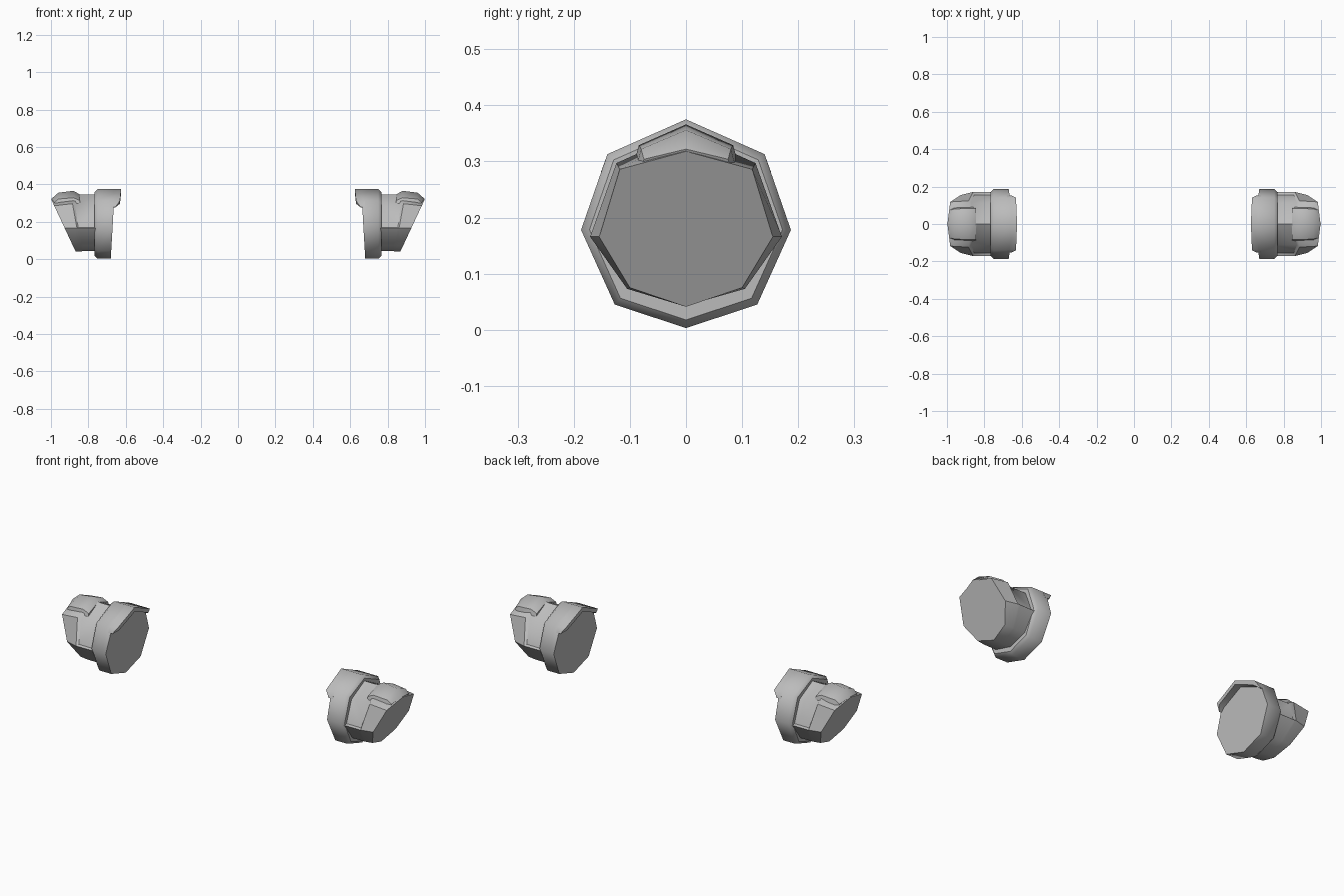
import bpy
import bmesh
from math import radians

default_cube = bpy.data.objects.get("Cube")
if default_cube:
    bpy.data.objects.remove(default_cube)

grey = bpy.data.materials.new("plain grey")
grey.use_nodes = True
grey.diffuse_color = (0.5, 0.5, 0.5, 1)
grey.node_tree.nodes["Principled BSDF"].inputs["Base Color"].default_value = (0.5, 0.5, 0.5, 1)


def full_ring(half):
    """Mirror a half ring, listed from bottom to top, across y = 0."""
    mirrored = [(x, -y, z) for x, y, z in reversed(half) if y > 0]
    return list(half) + mirrored


def loft(name, rings, side):
    """Skin a row of equal rings, cap both ends, and place it on one side."""
    bm = bmesh.new()
    rows = [[bm.verts.new((side * x, y, z)) for x, y, z in ring] for ring in rings]
    count = len(rows[0])
    for first, second in zip(rows, rows[1:]):
        for i in range(count):
            j = (i + 1) % count
            bm.faces.new((first[i], first[j], second[j], second[i]))
    bm.faces.new(rows[0])
    bm.faces.new(rows[-1])
    bmesh.ops.recalc_face_normals(bm, faces=bm.faces)
    mesh = bpy.data.meshes.new(name)
    bm.to_mesh(mesh)
    bm.free()
    mesh.materials.append(grey)
    part = bpy.data.objects.new(name, mesh)
    bpy.context.collection.objects.link(part)
    bpy.ops.object.select_all(action="DESELECT")
    part.select_set(True)
    bpy.context.view_layer.objects.active = part
    bpy.ops.object.shade_smooth_by_angle(angle=radians(48))


def scaled(profile, factor, middle=0.185):
    return [(y * factor, middle + (z - middle) * factor) for y, z in profile]


def at_x(profile, positions):
    return full_ring([(x, y, z) for x, (y, z) in zip(positions, profile)])


# Octagonal cuff with a chamfered outer edge
cuff_profile = [(0, 0.003), (0.127, 0.045), (0.187, 0.178), (0.14, 0.313), (0, 0.375)]
cuff_inner = [0.68, 0.678, 0.67, 0.663, 0.66]
cuff_rings = [
    at_x(cuff_profile, cuff_inner),
    at_x(cuff_profile, [0.75] * 5),
    at_x(scaled(cuff_profile, 0.92), [0.766] * 5),
]

# Overhanging lip along the upper inner edge of the cuff
lip_outer = [(0.152, 0.28), (0.14, 0.313), (0, 0.375)]
lip_under = [(0, 0.352), (0.125, 0.297), (0.148, 0.278)]


def lip_ring(positions):
    half = [(x, y, z) for x, (y, z) in zip(positions, lip_outer)]
    under = [(x, y, z) for x, (y, z) in zip(reversed(positions), lip_under)]
    flip = lambda points: [(x, -y, z) for x, y, z in reversed(points) if y > 0]
    return half + flip(half) + flip(under) + under


lip_rings = [lip_ring([0.655, 0.631, 0.625]), lip_ring([0.68, 0.68, 0.68])]

# Sleeve with a shallow saddle recess, flaring to a slanted end
recess = [(0, 0.043), (0.105, 0.073), (0.171, 0.166), (0.156, 0.171), (0.112, 0.287), (0, 0.345)]
raised = recess[:3] + [(0.169, 0.171), (0.124, 0.297), (0, 0.353)]
end = [(0, 0.041), (0.1, 0.075), (0.155, 0.166), (0.153, 0.171), (0.118, 0.286), (0, 0.318)]
end_x = [0.868 + (z - 0.041) * 0.468 for y, z in end]
sleeve_rings = [
    at_x(recess, [0.755] * 6),
    at_x(recess, [0.82, 0.83, 0.85, 0.855, 0.87, 0.835]),
    at_x(raised, [0.83, 0.84, 0.86, 0.862, 0.885, 0.87]),
    at_x(end, end_x),
]


# Tapered raised plate on top of the flare
def plate_ring(x, width, edge, ridge):
    sunk = 0.03
    return full_ring([(x, 0, ridge - sunk), (x, width, edge - sunk),
                      (x, width - 0.008, edge), (x, 0, ridge)])


plate_rings = [
    plate_ring(0.845, 0.092, 0.314, 0.346),
    plate_ring(0.88, 0.092, 0.329, 0.366),
    plate_ring(0.96, 0.088, 0.322, 0.356),
    at_x([(0, 0.3), (0.08, 0.285), (0.075, 0.304), (0, 0.322)],
         [0.985, 0.975, 0.982, 0.999]),
]

for label, side in (("left", 1), ("right", -1)):
    loft(label + "_cuff", cuff_rings, side)
    loft(label + "_cuff_lip", lip_rings, side)
    loft(label + "_sleeve", sleeve_rings, side)
    loft(label + "_top_plate", plate_rings, side)
